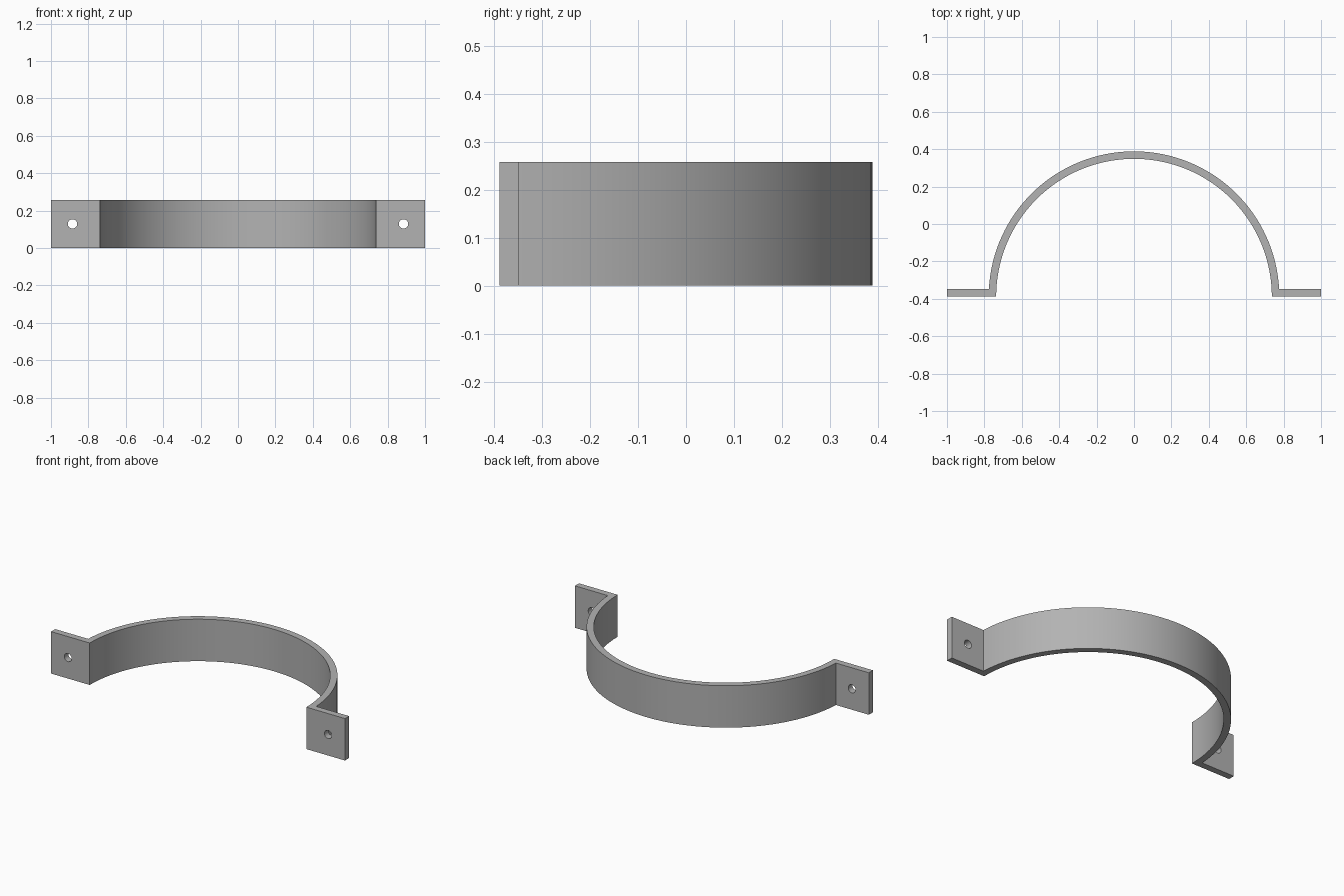
import bpy, bmesh, math
from mathutils import Matrix

cube = bpy.data.objects.get("Cube")
if cube:
    bpy.data.objects.remove(cube, do_unlink=True)

HEIGHT, THICK = 0.258, 0.04
R_OUT = 0.777
R_IN = R_OUT - THICK
Y0 = -R_OUT / 2              # front plane, also the arc centre
HOLE_X, HOLE_R = 0.885, 0.025
SEGMENTS = 64

steel = bpy.data.materials.new("grey_steel")
steel.use_nodes = True
colour = (0.45, 0.45, 0.45, 1)
steel.diffuse_color = colour
steel.node_tree.nodes["Principled BSDF"].inputs["Base Color"].default_value = colour


def add_object(name, bm):
    mesh = bpy.data.meshes.new(name)
    bmesh.ops.recalc_face_normals(bm, faces=bm.faces)
    bm.to_mesh(mesh)
    bm.free()
    mesh.materials.append(steel)
    obj = bpy.data.objects.new(name, mesh)
    bpy.context.collection.objects.link(obj)
    return obj


def arc(radius, start, end):
    angles = [start + (end - start) * i / SEGMENTS for i in range(SEGMENTS + 1)]
    return [(radius * math.cos(a), Y0 + radius * math.sin(a)) for a in angles]


# Strap outline: outer arc, left-hand tab, inner arc, right-hand tab
lift = math.asin(THICK / R_OUT)
outline = arc(R_OUT, lift, math.pi - lift)
outline += [(-1, Y0 + THICK), (-1, Y0)]
outline += arc(R_IN, math.pi, 0)
outline += [(1, Y0), (1, Y0 + THICK)]

bm = bmesh.new()
base = bm.faces.new([bm.verts.new((x, y, 0)) for x, y in outline])
top = bmesh.ops.extrude_face_region(bm, geom=[base], use_keep_orig=True)
bmesh.ops.translate(bm, vec=(0, 0, HEIGHT),
                    verts=[v for v in top["geom"] if isinstance(v, bmesh.types.BMVert)])
strap = add_object("pipe_strap", bm)

# Screw holes through both tabs
bm = bmesh.new()
for side in (-1, 1):
    place = (Matrix.Translation((side * HOLE_X, Y0 + THICK / 2, HEIGHT / 2))
             @ Matrix.Rotation(math.pi / 2, 4, "X"))
    bmesh.ops.create_cone(bm, cap_ends=True, segments=32, radius1=HOLE_R,
                          radius2=HOLE_R, depth=THICK * 3, matrix=place)
cutter = add_object("screw_hole_cutter", bm)
cutter.hide_render = True

bpy.context.view_layer.objects.active = strap
strap.select_set(True)
cut = strap.modifiers.new("screw_holes", "BOOLEAN")
cut.operation = "DIFFERENCE"
cut.solver = "EXACT"
cut.object = cutter
bpy.ops.object.modifier_apply(modifier=cut.name)
bpy.data.objects.remove(cutter, do_unlink=True)

bpy.ops.object.select_all(action="DESELECT")
strap.select_set(True)
bpy.ops.object.shade_smooth_by_angle(angle=math.radians(30))
